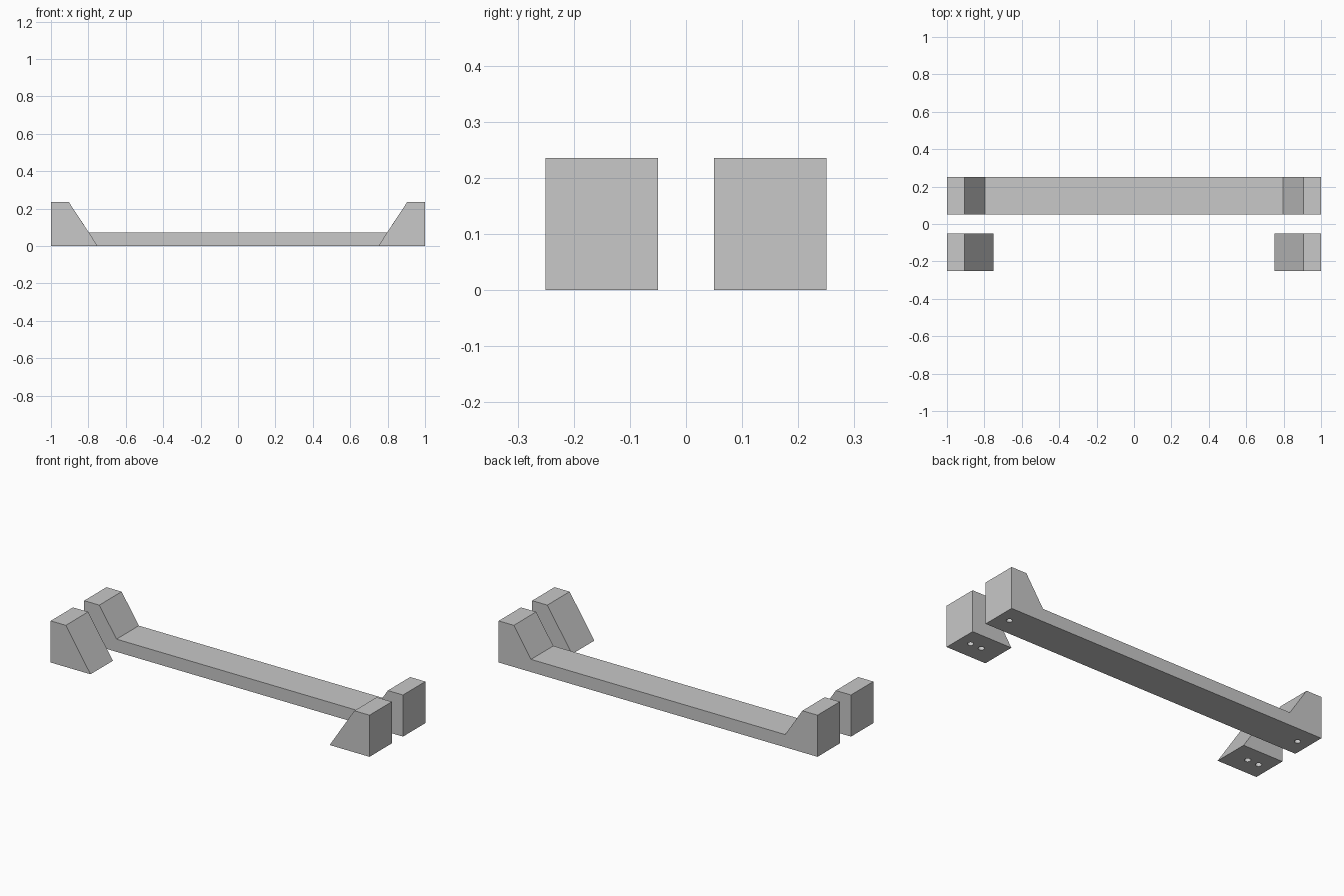
import bpy, bmesh

if "Cube" in bpy.data.objects:
    bpy.data.objects.remove(bpy.data.objects["Cube"])

grey = bpy.data.materials.new("light_grey")
grey.diffuse_color = (0.58, 0.58, 0.58, 1)
grey.use_nodes = True
grey.node_tree.nodes["Principled BSDF"].inputs["Base Color"].default_value = grey.diffuse_color

H = 0.236       # block height
HOLE_R = 0.016
HOLE_DEPTH = 0.06


def extrude(name, profile, y0, y1):
    """Extrude an x-z profile along y."""
    bm = bmesh.new()
    face = bm.faces.new([bm.verts.new((x, y0, z)) for x, z in profile])
    ext = bmesh.ops.extrude_face_region(bm, geom=[face])["geom"]
    moved = [v for v in ext if isinstance(v, bmesh.types.BMVert)]
    bmesh.ops.translate(bm, verts=moved, vec=(0, y1 - y0, 0))
    bmesh.ops.recalc_face_normals(bm, faces=bm.faces)
    mesh = bpy.data.meshes.new(name)
    bm.to_mesh(mesh)
    bm.free()
    mesh.materials.append(grey)
    ob = bpy.data.objects.new(name, mesh)
    bpy.context.collection.objects.link(ob)
    return ob


def drill(ob, points):
    """Cut blind round holes into the underside."""
    for x, y in points:
        bpy.ops.mesh.primitive_cylinder_add(
            vertices=32, radius=HOLE_R, depth=2 * HOLE_DEPTH, location=(x, y, 0))
        cutter = bpy.context.object
        cutter.name = "hole_cutter"
        cutter.hide_render = True
        cutter.data.materials.append(grey)
        mod = ob.modifiers.new("hole", 'BOOLEAN')
        mod.operation = 'DIFFERENCE'
        mod.solver = 'EXACT'
        mod.object = cutter
        bpy.context.view_layer.objects.active = ob
        bpy.ops.object.modifier_apply(modifier=mod.name)
        bpy.data.objects.remove(cutter, do_unlink=True)


# Long rail with raised, sloped ends
right = [(1, 0), (1, H), (0.905, H), (0.797, 0.072)]
left = [(-x, z) for x, z in reversed(right)]
rail = extrude("long_rail", right + left, 0.05, 0.25)
drill(rail, [(0.93, 0.15), (-0.93, 0.15)])

# Separate sloped end blocks
for side, s in (("right", 1), ("left", -1)):
    prof = [(s, 0), (s, H), (s * 0.905, H), (s * 0.75, 0)]
    block = extrude(side + "_end_block", prof, -0.25, -0.05)
    drill(block, [(s * 0.93, -0.15), (s * 0.86, -0.15)])
